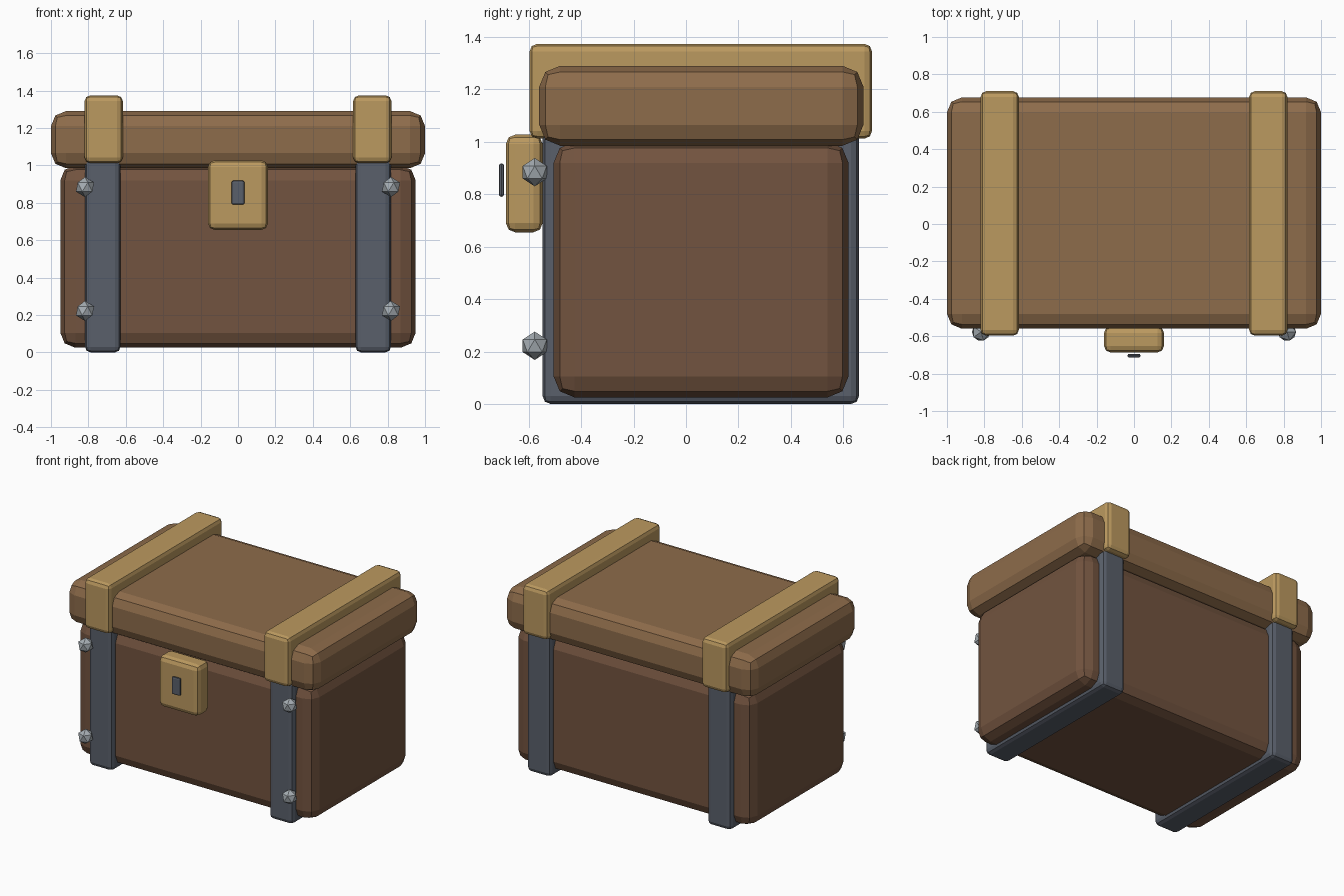
import bpy

if "Cube" in bpy.data.objects:
    bpy.data.objects.remove(bpy.data.objects["Cube"])


def material(name, rgb):
    m = bpy.data.materials.new(name)
    m.diffuse_color = (*rgb, 1)
    m.use_nodes = True
    m.node_tree.nodes["Principled BSDF"].inputs["Base Color"].default_value = m.diffuse_color
    return m


dark_wood = material("dark_wood", (0.17, 0.088, 0.05))
light_wood = material("light_wood", (0.27, 0.15, 0.07))
iron = material("iron", (0.10, 0.115, 0.145))
brass = material("brass", (0.50, 0.32, 0.115))
steel = material("steel", (0.38, 0.42, 0.45))


def rounded_box(name, x, y, z, bevel, mat):
    """Box given by (min, max) ranges, with two-segment rounded edges."""
    spans = (x, y, z)
    bpy.ops.mesh.primitive_cube_add(size=1, location=[(a + b) / 2 for a, b in spans])
    ob = bpy.context.object
    ob.name = name
    ob.scale = [b - a for a, b in spans]
    bpy.ops.object.transform_apply(location=False, rotation=False, scale=True)
    mod = ob.modifiers.new("rounded_edges", "BEVEL")
    mod.width = bevel
    mod.segments = 2
    ob.data.materials.append(mat)
    return ob


# Wooden body and lid
rounded_box("body", (-0.95, 0.95), (-0.505, 0.62), (0.025, 1.0), 0.08, dark_wood)
rounded_box("lid", (-1.0, 1.0), (-0.56, 0.677), (0.985, 1.29), 0.08, light_wood)

for side, s in (("left", -1), ("right", 1)):
    # Iron strap around the body, brass band around the lid
    c = s * 0.723
    rounded_box(side + "_body_strap", (c - 0.095, c + 0.095), (-0.547, 0.66), (0.0, 1.05), 0.03, iron)
    c = s * 0.718
    rounded_box(side + "_lid_band", (c - 0.102, c + 0.102), (-0.597, 0.71), (1.012, 1.374), 0.03, brass)
    # Faceted rivets
    for level, z in (("lower", 0.222), ("upper", 0.884)):
        bpy.ops.mesh.primitive_ico_sphere_add(
            subdivisions=1, radius=0.054, location=(s * 0.818, -0.577, z))
        rivet = bpy.context.object
        rivet.name = f"{side}_{level}_rivet"
        rivet.data.materials.append(steel)

# Lock plate and keyhole
rounded_box("lock", (-0.16, 0.16), (-0.687, -0.547), (0.655, 1.027), 0.035, brass)
rounded_box("keyhole", (-0.035, 0.035), (-0.714, -0.694), (0.79, 0.918), 0.01, iron)
